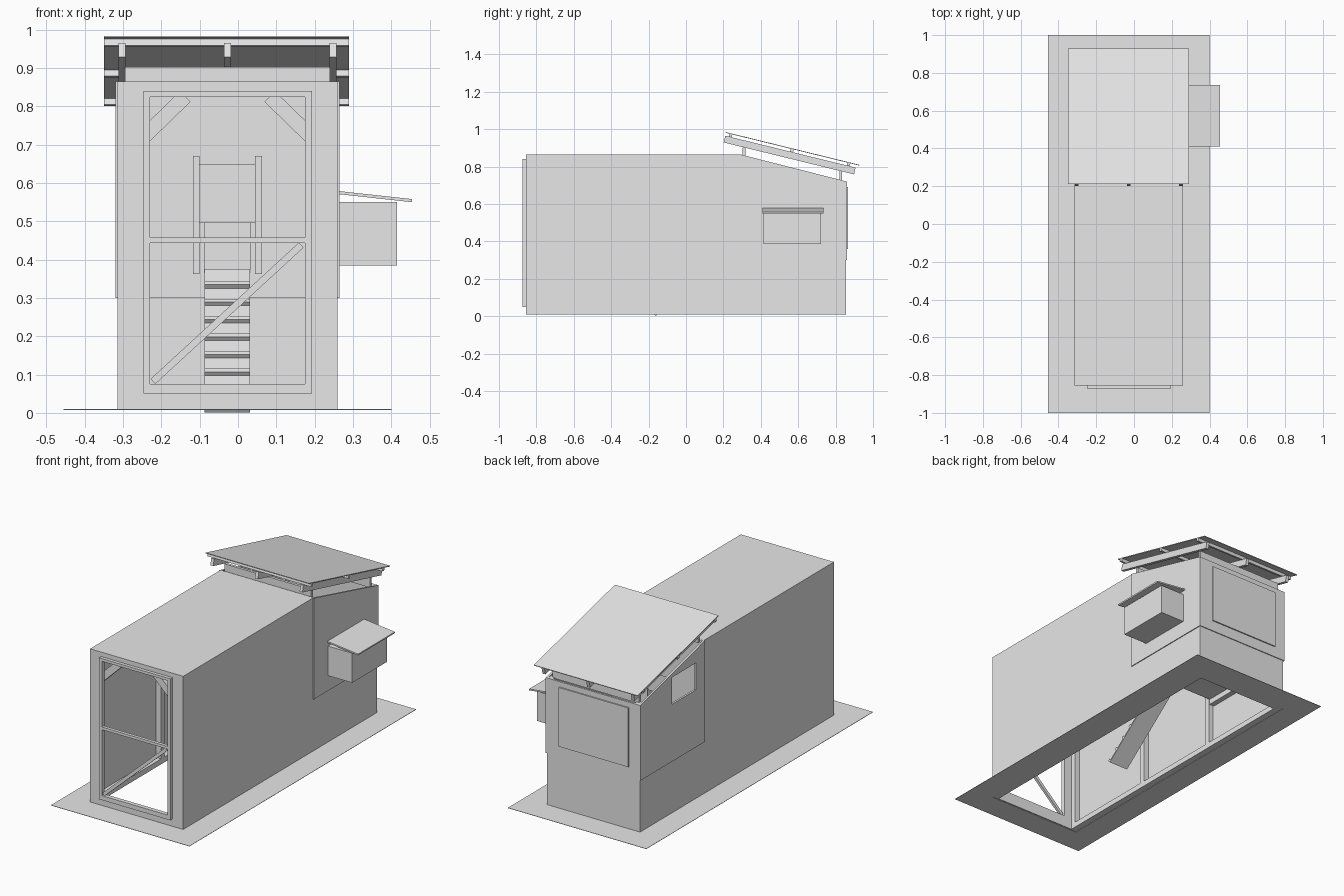
import bpy, bmesh, math
from mathutils import Vector

old = bpy.data.objects.get("Cube")
if old:
    bpy.data.objects.remove(old, do_unlink=True)

GREY = (0.8, 0.8, 0.8, 1)
mat = bpy.data.materials.new("plain_grey")
mat.use_nodes = True
mat.diffuse_color = GREY
mat.node_tree.nodes["Principled BSDF"].inputs["Base Color"].default_value = GREY

# Main dimensions
XL, XR, CX = -0.315, 0.26, -0.0275
FRONT, BACK, BREAK = -0.855, 0.855, 0.29
BASE, FLOOR, TOP, LOW = 0.01, 0.30, 0.865, 0.72
T = 0.006


def finish(name, bm):
    bmesh.ops.recalc_face_normals(bm, faces=bm.faces)
    mesh = bpy.data.meshes.new(name)
    bm.to_mesh(mesh)
    bm.free()
    mesh.materials.append(mat)
    ob = bpy.data.objects.new(name, mesh)
    bpy.context.collection.objects.link(ob)
    return ob


def prism(name, points, axis, a, b):
    """Extrude a 2D outline along axis from a to b."""
    bm = bmesh.new()

    def place(p, d):
        c = list(p)
        c.insert(axis, d)
        return Vector(c)

    face = bm.faces.new([bm.verts.new(place(p, a)) for p in points])
    new = bmesh.ops.extrude_face_region(bm, geom=[face])["geom"]
    shift = place((0, 0), b - a)
    bmesh.ops.translate(bm, vec=shift, verts=[v for v in new if isinstance(v, bmesh.types.BMVert)])
    return finish(name, bm)


def box(name, x, y, z):
    return prism(name, [(x[0], y[0]), (x[1], y[0]), (x[1], y[1]), (x[0], y[1])], 2, *z)


def bar(name, p, q, width, axis, a, b):
    """Straight board between two 2D points, extruded along axis."""
    p, q = Vector(p), Vector(q)
    n = (q - p).orthogonal().normalized() * width / 2
    return prism(name, [p + n, q + n, q - n, p - n], axis, a, b)


def frame_xz(name, x, z, hx, hz, y):
    """Upright rectangular frame around an opening."""
    box(name + "_left", (x[0], hx[0]), y, z)
    box(name + "_right", (hx[1], x[1]), y, z)
    box(name + "_bottom", hx, y, (z[0], hz[0]))
    box(name + "_top", hx, y, (hz[1], z[1]))


def cut(obs, cutter):
    for ob in obs:
        mod = ob.modifiers.new("opening", 'BOOLEAN')
        mod.object = cutter
        mod.solver = 'EXACT'
        bpy.context.view_layer.objects.active = ob
        bpy.ops.object.modifier_apply(modifier=mod.name)
    bpy.data.objects.remove(cutter, do_unlink=True)


# Ground border, open in the middle
box("ground_left", (-0.455, XL), (-1, 1), (0.008, BASE))
box("ground_right", (XR, 0.40), (-1, 1), (0.008, BASE))
box("ground_front", (XL, XR), (-1, FRONT), (0.008, BASE))
box("ground_back", (XL, XR), (BACK, 1), (0.008, BASE))

# Long side walls and the raised cladding of the coop
wall = [(FRONT, BASE), (BACK, BASE), (BACK, LOW), (BREAK, TOP), (FRONT, TOP)]
clad = [(BREAK, FLOOR), (BACK + 0.005, FLOOR), (BACK + 0.005, LOW), (BREAK, TOP)]
left_side = [prism("side_wall_a", wall, 0, XL, XL + T), prism("side_cladding_a", clad, 0, XL - 0.005, XL)]
prism("side_wall_b", wall, 0, XR - T, XR)
prism("side_cladding_b", clad, 0, XR, XR + 0.005)
cut(left_side, box("window_cutter", (XL - 0.1, XL + 0.1), (0.37, 0.58), (0.62, 0.77)))

# Back wall, its cladding and cleaning hatch
box("back_wall", (XL + T, XR - T), (BACK - T, BACK), (BASE, LOW))
box("back_cladding", (XL, XR), (BACK, BACK + 0.005), (FLOOR, LOW))
box("back_hatch", (-0.25, 0.18), (BACK + 0.005, 0.867), (0.36, 0.69))

# Run roof and front wall
box("run_roof", (XL, XR), (FRONT, BREAK), (TOP - T, TOP))
HX, HZ = (-0.23, 0.175), (0.075, 0.825)
frame_xz("front_wall", (XL, XR), (BASE, TOP - T), HX, HZ, (FRONT, FRONT + T))

# Run door
DY = (-0.873, FRONT)
frame_xz("door_frame", (-0.247, 0.193), (0.05, 0.84), HX, HZ, DY)
box("door_mid_rail", HX, DY, (0.443, 0.458))
bar("door_brace", (-0.222, 0.082), (0.165, 0.438), 0.018, 1, DY[0] + 0.004, FRONT)

# Inner timber: posts, sills, top rails, front corner braces
S = 0.03
for side, x in (("a", (XL + T, XL + T + S)), ("b", (XR - T - S, XR - T))):
    for i, (y, h) in enumerate(((FRONT + T, TOP - T), (-0.28, TOP - T),
                                (0.255, TOP - T), (BACK - T - S, LOW))):
        box(f"post_{side}_{i}", x, (y, y + S), (BASE, h))
    box("sill_" + side, x, (FRONT + T, BACK - T), (BASE, BASE + S))
    box("top_rail_" + side, x, (FRONT + T, BREAK), (TOP - T - S, TOP - T))
    box("floor_rail_" + side, x, (BREAK, BACK - T), (FLOOR - S, FLOOR))
box("sill_back", (XL + T, XR - T), (BACK - T - S, BACK - T), (BASE, BASE + S))
box("top_rail_front", (XL + T, XR - T), (FRONT + T, FRONT + T + S), (TOP - T - S, TOP - T))
for s in (-1, 1):
    bar("corner_brace", (CX + s * 0.255, 0.685), (CX + s * 0.11, 0.826), 0.039, 1,
        FRONT + T, FRONT + T + S)

# Coop floor and inner wall with its small doorway
box("coop_floor", (XL + T, XR - T), (BREAK, BACK - T), (FLOOR, FLOOR + 0.01))
RX = (-0.088, 0.031)
frame_xz("inner_wall", (XL + T, XR - T), (FLOOR, TOP), RX, (0.375, 0.60), (BREAK, BREAK + T))

# Sliding hatch and its runners
box("hatch_panel", (-0.1, 0.045), (BREAK - 0.01, BREAK - 0.002), (0.495, 0.65))
for x in (-0.118, 0.045):
    box("hatch_runner", (x, x + 0.017), (BREAK - 0.018, BREAK), (0.363, 0.67))

# Ramp with cleats
foot, head = Vector((-0.165, 0.004)), Vector((BREAK, 0.373))
along = (head - foot).normalized()
up = Vector((-along.y, along.x))
bar("ramp", foot, head, 0.008, 0, *RX)
for i in range(8):
    c = foot.lerp(head, (0.08 + i) / 8.1) + up * 0.004
    bar("ramp_cleat", c, c + up * 0.012, 0.014, 0, *RX)

# Pitched roof: sheet, battens, rafters, bearers
SLOPE = (0.985 - 0.81) / 0.715


def roof_z(y, drop=0):
    return 0.985 - (y - 0.21) * SLOPE - drop


def sloped(name, x, y, drop, thick):
    n = Vector((SLOPE, 1)).normalized() * thick
    p, q = Vector((y[0], roof_z(y[0], drop))), Vector((y[1], roof_z(y[1], drop)))
    return prism(name, [p, q, q - n, p - n], 0, *x)


sloped("roof_sheet", (-0.35, 0.29), (0.213, 0.928), 0, 0.004)
for y in (0.232, 0.560, 0.863):
    sloped("roof_batten", (-0.35, 0.29), (y, y + 0.016), 0.004, 0.017)
for x in (-0.303, CX, 0.248):
    sloped("rafter", (x - 0.009, x + 0.009), (0.21, 0.907), 0.02, 0.037)
for y, z in ((0.302, TOP - 0.01), (0.82, 0.715)):
    box("bearer", (-0.295, 0.24), (y, y + 0.015), (z, roof_z(y + 0.008, 0.058)))

# Nest box with tilted lid
box("nest_box", (XR, 0.415), (0.415, 0.722), (0.385, 0.55))
bar("nest_lid", (0.262, 0.575), (0.454, 0.554), 0.008, 0 + 1, 0.41, 0.735)
